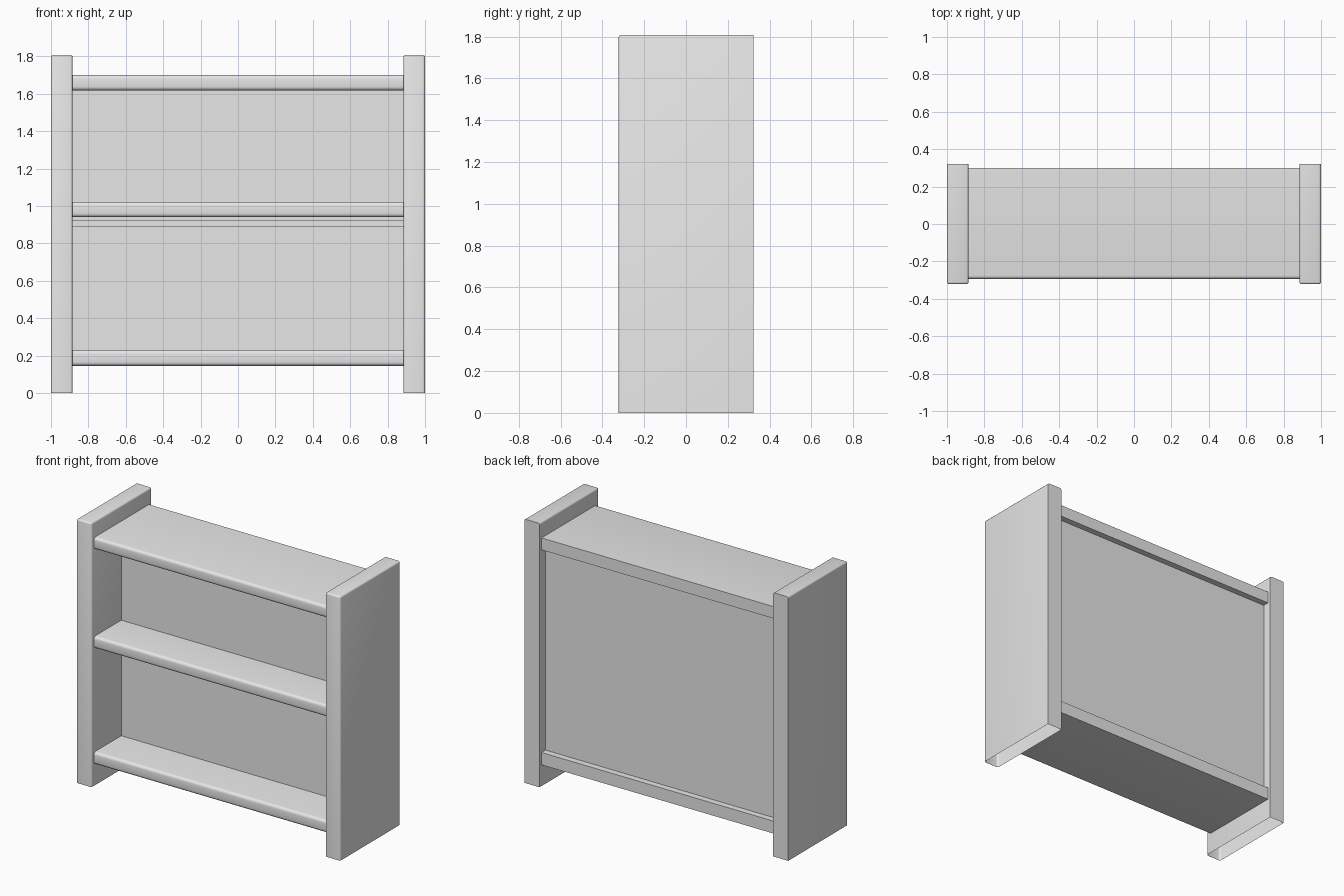
import bpy, bmesh, math

if "Cube" in bpy.data.objects:
    bpy.data.objects.remove(bpy.data.objects["Cube"])

grey = bpy.data.materials.new("light grey")
grey.diffuse_color = (0.8, 0.8, 0.8, 1)
grey.use_nodes = True
grey.node_tree.nodes["Principled BSDF"].inputs["Base Color"].default_value = grey.diffuse_color


def box(name, lo, hi, radius=0, segments=1, rounded=None, open_bottom=False):
    """Box between two corners; edges chosen by the rule `rounded` are bevelled."""
    bm = bmesh.new()
    bmesh.ops.create_cube(bm, size=1)
    for v in bm.verts:
        v.co = [lo[i] + (v.co[i] + 0.5) * (hi[i] - lo[i]) for i in range(3)]
    if open_bottom:
        under = [f for f in bm.faces if f.normal.z < -0.9]
        bmesh.ops.delete(bm, geom=under, context='FACES_ONLY')
    if radius:
        edges = [e for e in bm.edges if rounded(e.verts[0].co, e.verts[1].co)]
        bmesh.ops.bevel(bm, geom=edges, offset=radius, segments=segments,
                        profile=0.5, affect='EDGES')
    mesh = bpy.data.meshes.new(name)
    bm.to_mesh(mesh)
    bm.free()
    mesh.materials.append(grey)
    obj = bpy.data.objects.new(name, mesh)
    bpy.context.collection.objects.link(obj)
    bpy.ops.object.select_all(action='DESELECT')
    obj.select_set(True)
    bpy.context.view_layer.objects.active = obj
    bpy.ops.object.shade_smooth_by_angle(angle=math.radians(35))
    return obj


# Side uprights: hollow below, softened on the front and top edges only
def upright_edge(a, b):
    at_back = a.y > 0.3 and b.y > 0.3
    at_floor = a.z < 0.01 and b.z < 0.01
    return not (at_back or at_floor)


for side, x in (("left", -1.0), ("right", 0.885)):
    box(side + "_upright", (x, -0.322, 0), (x + 0.115, 0.322, 1.808),
        0.012, 3, upright_edge, open_bottom=True)


# Shelves with rounded front edges
def shelf_front_edge(a, b):
    return a.y < -0.2 and b.y < -0.2 and abs(a.x - b.x) > 1


for name, z0, z1, back in (("bottom_shelf", 0.145, 0.23, 0.30),
                           ("middle_shelf", 0.94, 1.022, 0.05),
                           ("top_shelf", 1.618, 1.70, 0.30)):
    box(name, (-0.885, -0.295, z0), (0.885, back, z1), 0.02, 4, shelf_front_edge)

# Thick back, set in from the rear edges of the shelves
box("back_panel", (-0.885, 0.0, 0.2), (0.885, 0.257, 1.65))

# Narrow strip on the back, below the middle shelf
box("shelf_batten", (-0.885, -0.012, 0.89), (0.885, 0.02, 0.925))
